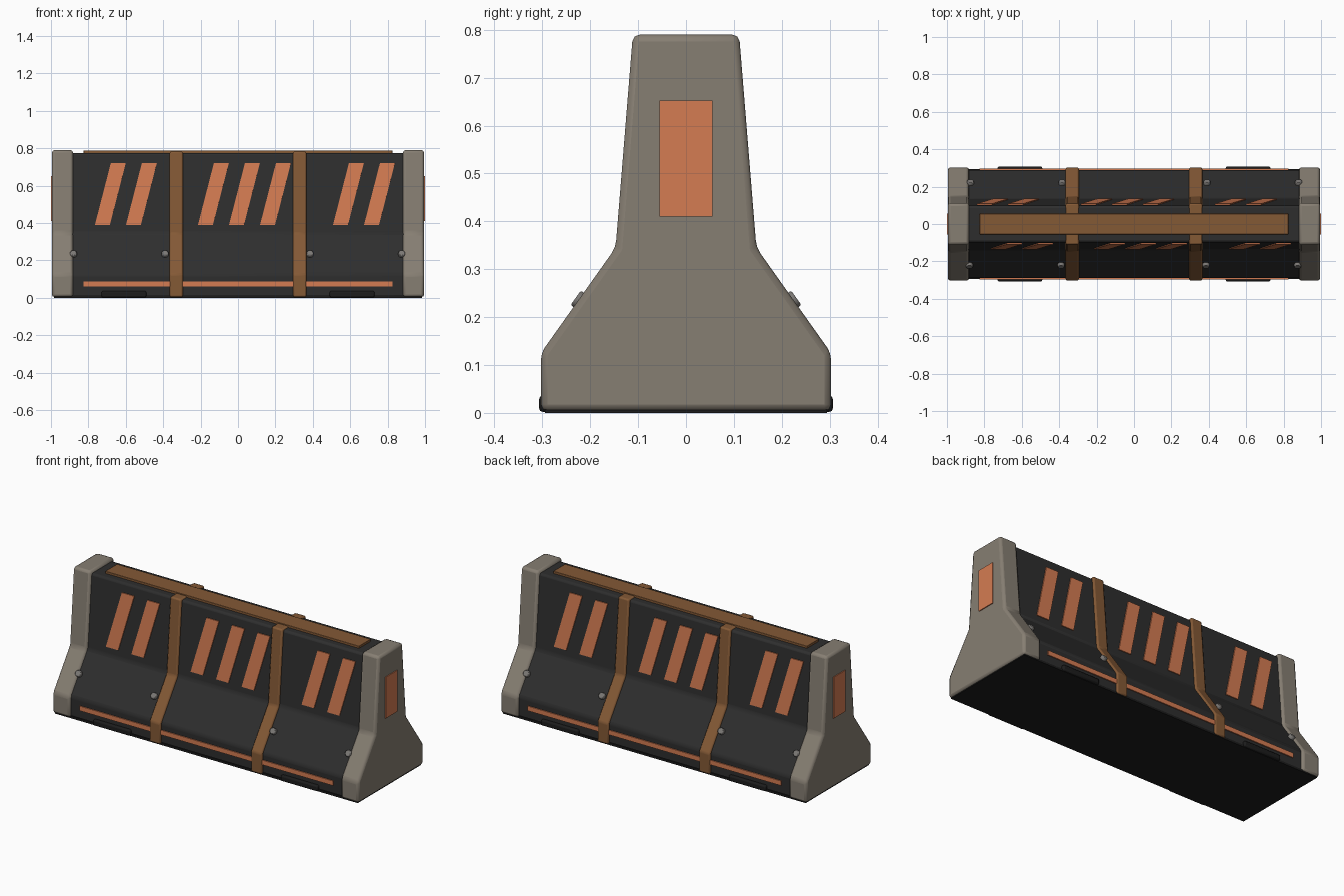
import bpy, bmesh, math
from mathutils import Vector, Matrix

cube = bpy.data.objects.get("Cube")
if cube:
    bpy.data.objects.remove(cube, do_unlink=True)


def material(name, rgb):
    m = bpy.data.materials.new(name)
    m.use_nodes = True
    m.diffuse_color = (*rgb, 1)
    bsdf = m.node_tree.nodes["Principled BSDF"]
    bsdf.inputs["Base Color"].default_value = (*rgb, 1)
    bsdf.inputs["Roughness"].default_value = 0.7
    return m


CONCRETE = material("warm grey concrete", (0.24, 0.21, 0.17))
CHARCOAL = material("charcoal", (0.027, 0.027, 0.027))
BLACK = material("black rubber", (0.012, 0.012, 0.012))
BROWN = material("brown strap", (0.23, 0.10, 0.036))
ORANGE = material("orange paint", (0.66, 0.20, 0.085))
STEEL = material("bolt steel", (0.20, 0.19, 0.18))


def finish(name, bm, mat, bevel=0, segments=2):
    bmesh.ops.recalc_face_normals(bm, faces=bm.faces)
    mesh = bpy.data.meshes.new(name)
    bm.to_mesh(mesh)
    bm.free()
    obj = bpy.data.objects.new(name, mesh)
    bpy.context.collection.objects.link(obj)
    mesh.materials.append(mat)
    if bevel:
        mod = obj.modifiers.new("Bevel", "BEVEL")
        mod.width, mod.segments = bevel, segments
        mod.limit_method = "ANGLE"
        mod.angle_limit = math.radians(20)
    bpy.ops.object.select_all(action="DESELECT")
    obj.select_set(True)
    bpy.context.view_layer.objects.active = obj
    bpy.ops.object.shade_smooth_by_angle(angle=math.radians(30))
    return obj


def extrude(name, points, direction, mat, bevel=0):
    """Solid made by sweeping a flat outline along a direction."""
    bm = bmesh.new()
    face = bm.faces.new([bm.verts.new(p) for p in points])
    geom = bmesh.ops.extrude_face_region(bm, geom=[face], use_keep_orig=True)["geom"]
    moved = [v for v in geom if isinstance(v, bmesh.types.BMVert)]
    bmesh.ops.translate(bm, verts=moved, vec=direction)
    return finish(name, bm, mat, bevel)


def box(name, x, y, z, mat, bevel=0):
    outline = [(x[0], y[0], z[0]), (x[1], y[0], z[0]), (x[1], y[1], z[0]), (x[0], y[1], z[0])]
    return extrude(name, outline, (0, 0, z[1] - z[0]), mat, bevel)


# Half section of the barrier as (half width, height)
SECTION = [(0.303, 0.004), (0.303, 0.125), (0.147, 0.345), (0.111, 0.79)]


def section(inset, top):
    half = [(w - inset, z) for w, z in SECTION[:3]] + [(SECTION[3][0] - inset, top)]
    return half + [(-w, z) for w, z in reversed(half)]


def barrier_slice(name, x0, x1, inset, top, mat, bevel):
    outline = [(x0, y, z) for y, z in section(inset, top)]
    return extrude(name, outline, (x1 - x0, 0, 0), mat, bevel)


# Body, base and end caps
INSET = 0.013
barrier_slice("body", -0.9, 0.9, INSET, 0.775, CHARCOAL, 0.012)
box("base_plate", (-0.985, 0.985), (-0.295, 0.295), (0, 0.012), BLACK)
for side, s in (("left", 1), ("right", -1)):
    barrier_slice(side + "_end_cap", s * 0.882, s * 0.995, 0, 0.79, CONCRETE, 0.014)
    box(side + "_end_marker", sorted((s * 0.99, s)), (-0.055, 0.055), (0.41, 0.652), ORANGE)
    barrier_slice(side + "_strap", s * 0.33 - 0.035, s * 0.33 + 0.035, 0.001, 0.782, BROWN, 0.008)
    box(side + "_foot_pad", sorted((s * 0.49, s * 0.73)), (-0.307, 0.307), (0.002, 0.036), BLACK, 0.008)

box("top_strip", (-0.825, 0.825), (-0.055, 0.055), (0.77, 0.788), BROWN, 0.002)

# Upper wall: depth at a given height, and its outward direction
(w0, z0), (w1, z1) = SECTION[2], SECTION[3]
wall_tilt = (w0 - w1) / (z1 - z0)


def wall_y(z):
    return -(w0 - INSET - (z - z0) * wall_tilt)


wall_normal = Vector((0, -1, wall_tilt)).normalized()

# Lower slope direction for the bolts
(a, za), (b, zb) = SECTION[1], SECTION[2]
slope_normal = Vector((0, -(zb - za), a - b)).normalized()
bolt_z = 0.23
bolt_y = -(a - INSET - (bolt_z - za) * (a - b) / (zb - za))

STRIPES = [(-0.725, 2), (-0.174, 3), (0.548, 2)]

# Details repeated front and back by a half turn
for side, turn in (("front", 0), ("back", math.pi)):
    rot = Matrix.Rotation(turn, 4, "Z")
    count = 0
    for start, number in STRIPES:
        for i in range(number):
            count += 1
            x = start + i * 0.166
            low, high = 0.39, 0.72
            corners = [(x - 0.04, low), (x + 0.04, low), (x + 0.125, high), (x + 0.045, high)]
            base = [Vector((px, wall_y(pz), pz)) - wall_normal * 0.003 for px, pz in corners]
            obj = extrude(f"{side}_slanted_stripe_{count}", base, wall_normal * 0.008, ORANGE)
            obj.data.transform(rot)
    obj = box(side + "_lower_stripe", (-0.825, 0.825), (-0.296, -0.288), (0.06, 0.087), ORANGE)
    obj.data.transform(rot)
    for i, x in enumerate((-0.88, -0.39, 0.385, 0.875)):
        bm = bmesh.new()
        bmesh.ops.create_cone(bm, cap_ends=True, segments=12, radius1=0.019, radius2=0.019, depth=0.036)
        place = Matrix.Translation((x, bolt_y, bolt_z)) @ slope_normal.to_track_quat("Z", "Y").to_matrix().to_4x4()
        bm.transform(rot @ place)
        finish(f"{side}_bolt_{i + 1}", bm, STEEL, 0.004)
